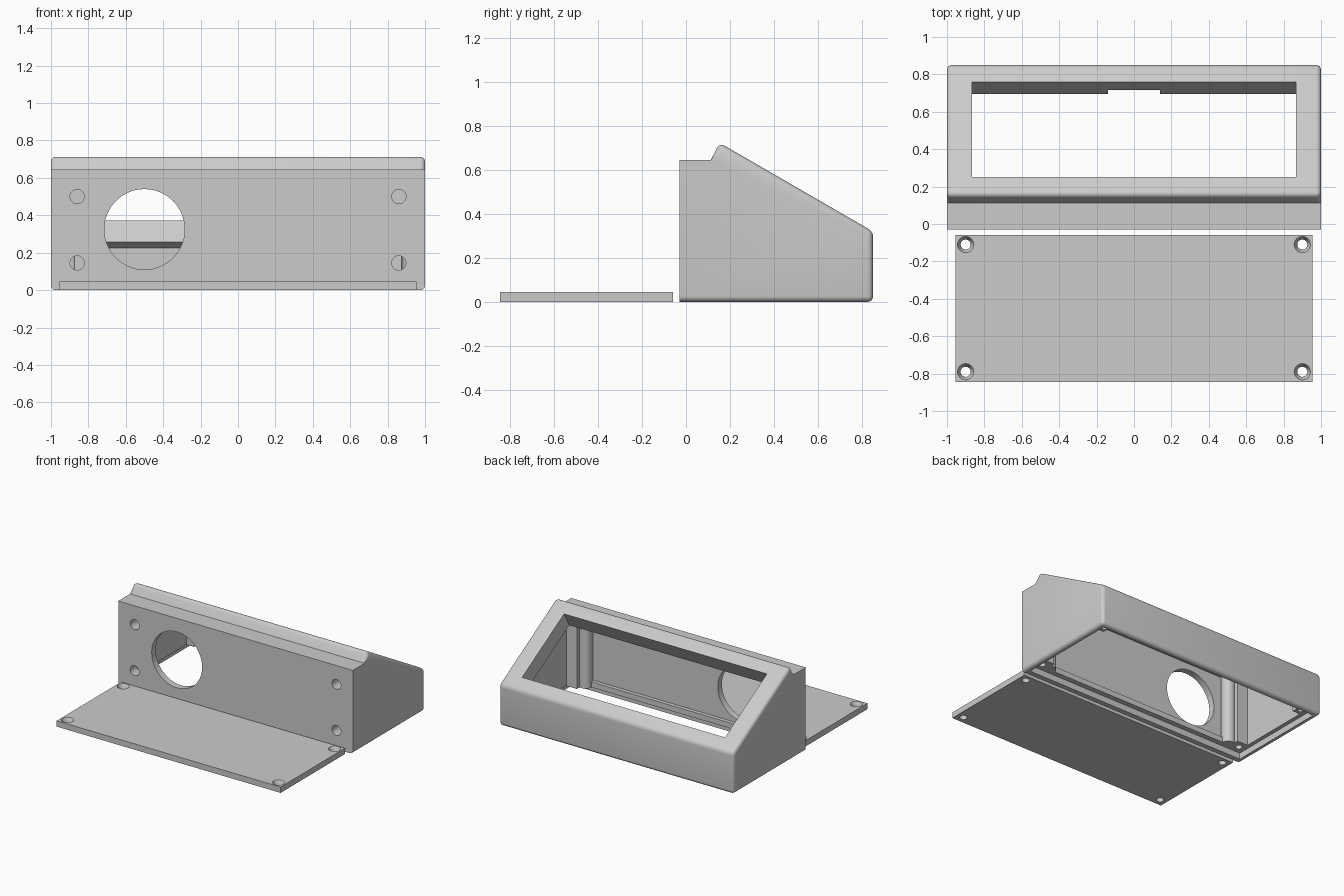
import bpy, bmesh, math
from mathutils import Vector, Matrix

if "Cube" in bpy.data.objects:
    bpy.data.objects.remove(bpy.data.objects["Cube"])

grey = bpy.data.materials.new("plain grey")
grey.diffuse_color = (0.6, 0.6, 0.6, 1)
grey.use_nodes = True
grey.node_tree.nodes["Principled BSDF"].inputs["Base Color"].default_value = grey.diffuse_color


def to_object(name, bm):
    bmesh.ops.recalc_face_normals(bm, faces=bm.faces)
    me = bpy.data.meshes.new(name)
    bm.to_mesh(me)
    bm.free()
    me.materials.append(grey)
    ob = bpy.data.objects.new(name, me)
    bpy.context.collection.objects.link(ob)
    return ob


def prism_mesh(profile, x0, x1):
    """Extrude a (y, z) profile along x."""
    bm = bmesh.new()
    face = bm.faces.new([bm.verts.new((x0, y, z)) for y, z in profile])
    ext = bmesh.ops.extrude_face_region(bm, geom=[face])
    bmesh.ops.translate(bm, vec=(x1 - x0, 0, 0),
                        verts=[g for g in ext["geom"] if isinstance(g, bmesh.types.BMVert)])
    bmesh.ops.recalc_face_normals(bm, faces=bm.faces)
    return bm


def prism(profile, x0, x1, name="helper"):
    return to_object(name, prism_mesh(profile, x0, x1))


def box(x, y, z, name="helper"):
    return prism([(y[0], z[0]), (y[1], z[0]), (y[1], z[1]), (y[0], z[1])], x[0], x[1], name)


def rod(start, end, r1, r2=None, seg=32):
    a, b = Vector(start), Vector(end)
    rot = (b - a).to_track_quat('Z', 'Y').to_matrix().to_4x4()
    bm = bmesh.new()
    bmesh.ops.create_cone(bm, cap_ends=True, segments=seg, radius1=r1,
                          radius2=r1 if r2 is None else r2, depth=(b - a).length,
                          matrix=Matrix.Translation((a + b) / 2) @ rot)
    return to_object("helper", bm)


def combine(ob, tool, op='DIFFERENCE'):
    mod = ob.modifiers.new("cut", 'BOOLEAN')
    mod.operation, mod.object, mod.solver = op, tool, 'EXACT'
    bpy.context.view_layer.objects.active = ob
    bpy.ops.object.modifier_apply(modifier=mod.name)
    bpy.data.objects.remove(tool)


def smooth(ob):
    bpy.ops.object.select_all(action='DESELECT')
    ob.select_set(True)
    bpy.context.view_layer.objects.active = ob
    bpy.ops.object.shade_smooth_by_angle(angle=math.radians(30))


# Housing shell: wedge with a raised ridge, rounded everywhere but front and shelf
bm = prism_mesh([(-.03, 0), (-.03, .645), (.113, .645), (.153, .722), (.85, .319), (.85, 0)], -1, 1)


def is_rounded(e):
    a, b = (v.co for v in e.verts)
    if max(a.y, b.y) < .12:
        return False
    if abs(a.x - b.x) > 1:
        return a.y > .14
    return True


bmesh.ops.bevel(bm, geom=[e for e in bm.edges if is_rounded(e)], offset=.026,
                offset_type='OFFSET', segments=5, profile=.5, affect='EDGES')
housing = to_object("housing", bm)

# Hollow interior with a thick sloped panel and a stop rail along the front
combine(housing, prism([(.05, -.05), (.05, .09), (.02, .09), (.02, .59), (.121, .59),
                        (.755, .224), (.755, -.05)], -.93, .93))

# Screw columns in the corners
for s in (-1, 1):
    xs = sorted((s * .84, s * .95))
    combine(housing, box(xs, (0, .13), (.03, .61)), 'UNION')
    combine(housing, rod((s * .82, .05, .03), (s * .82, .05, .61), .05), 'UNION')
    xs = sorted((s * .866, s * .95))
    combine(housing, box(xs, (.70, .80), (.03, .26)), 'UNION')

# Recess for the cover plate
combine(housing, box((-.96, .96), (.01, .81), (-.1, .048)))

# Display window cut square to the slope, plus the cable notch below it
n, d = Vector((.5, .866)), Vector((.866, -.5))
top, low = Vector((.25, .666)), Vector((.76, .371))
combine(housing, prism([top + n * .1, low + n * .1, low - n * .2, top - n * .2], -.865, .865))
edge = low - n * .085
combine(housing, prism([edge - d * .1, edge + d * .045, edge + d * .045 - n * .1,
                        edge - d * .1 - n * .1], -.14, .14))

# Round front opening
combine(housing, rod((-.5, -.1, .325), (-.5, .08, .325), .215, seg=64))

# Screw holes in the front wall and underside
for s in (-1, 1):
    for z in (.145, .5):
        combine(housing, rod((s * .86, -.1, z), (s * .86, .07, z), .038))
    for y in (.07, .75):
        combine(housing, rod((s * .9, y, -.1), (s * .9, y, .19), .025))
smooth(housing)

# Cover plate with countersunk holes
plate = box((-.955, .955), (-.845, -.06), (0, .045), "cover_plate")
for x in (-.9, .9):
    for y in (-.79, -.11):
        combine(plate, rod((x, y, -.1), (x, y, .1), .027))
        combine(plate, rod((x, y, .015), (x, y, .046), .027, .044))
smooth(plate)
